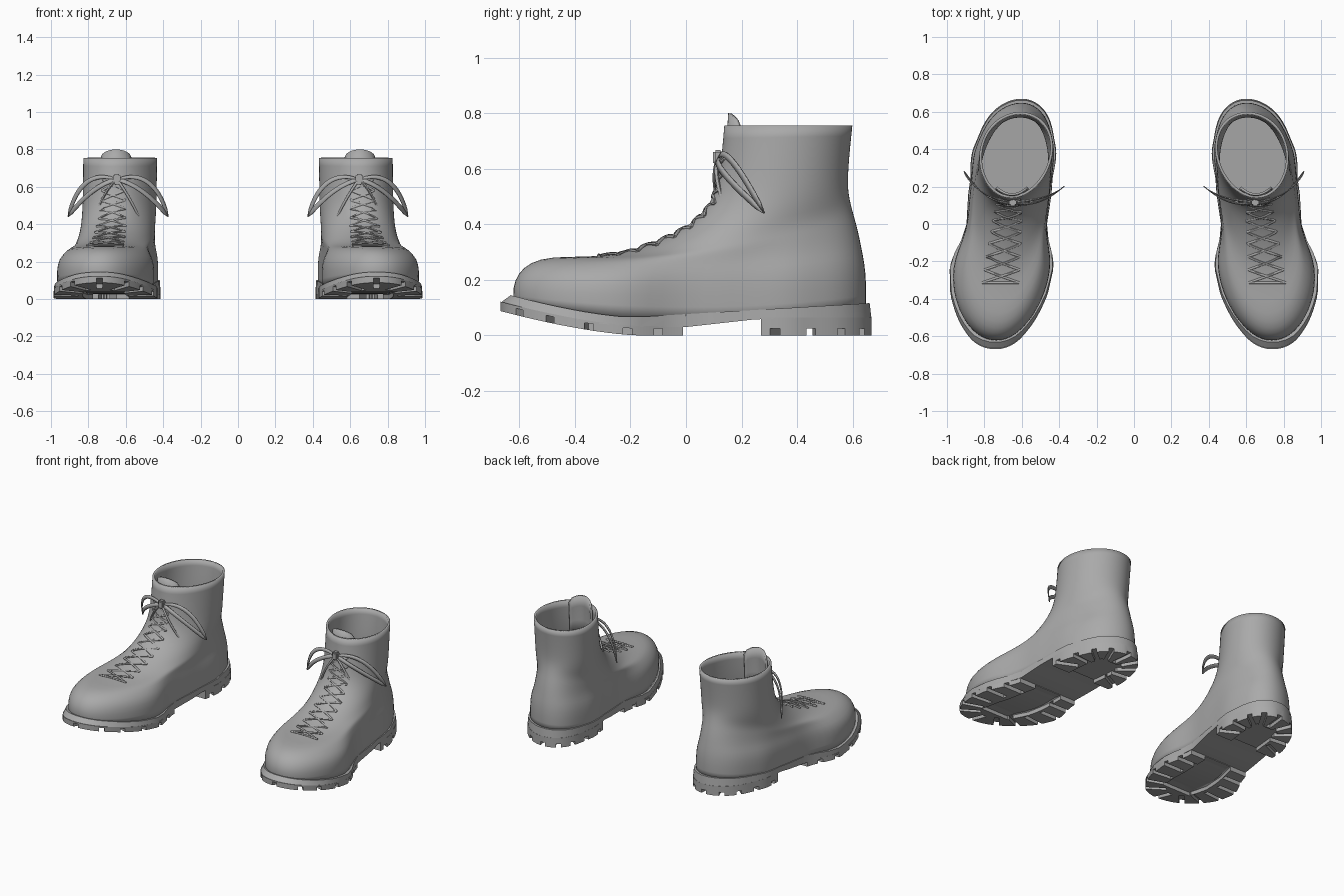
import bpy, bmesh, math
from mathutils import Vector
from mathutils.bvhtree import BVHTree

if "Cube" in bpy.data.objects:
    bpy.data.objects.remove(bpy.data.objects["Cube"])

grey = bpy.data.materials.new("plain_grey")
grey.use_nodes = True
COLOUR = (0.4, 0.4, 0.4, 1)
grey.diffuse_color = COLOUR
grey.node_tree.nodes["Principled BSDF"].inputs["Base Color"].default_value = COLOUR

HALF = 0.67  # half length of the sole


def lerp(a, b, t):
    return a + (b - a) * t


def spine(y):
    """Slanted centre line of the boot."""
    return 0.67 - 0.1045 * y


# Fullness of the foot outline, from heel (-1) to toe (1)
FOOT = [(-1, .31), (-.63, .265), (-.3, .22), (0, .205), (.4, .285), (.6, .3), (.85, .305), (1, .33)]


def fullness(t):
    for (a, u), (b, v) in zip(FOOT, FOOT[1:]):
        if t <= b:
            k = (t - a) / (b - a)
            return lerp(u, v, k * k * (3 - 2 * k))
    return FOOT[-1][1]


def edge(y, side, grow=1.0):
    """x of the sole edge at y; side is -1 inner, +1 outer."""
    t = max(-1, min(1, -y / HALF))
    wide = fullness(t) * math.sqrt(1 - t * t) * (1.1 if side > 0 else 1)
    return spine(y) + side * wide * grow


def finish(ob, angle=35):
    """Material, smooth shading and the mirrored second boot."""
    ob.data.materials.clear()
    ob.data.materials.append(grey)
    bpy.ops.object.select_all(action='DESELECT')
    ob.select_set(True)
    bpy.context.view_layer.objects.active = ob
    bpy.ops.object.shade_smooth_by_angle(angle=math.radians(angle))
    ob.modifiers.new("pair", 'MIRROR').use_mirror_merge = False
    return ob


def add_mesh(name, bm):
    bmesh.ops.recalc_face_normals(bm, faces=bm.faces)
    mesh = bpy.data.meshes.new(name)
    bm.to_mesh(mesh)
    ob = bpy.data.objects.new(name, mesh)
    bpy.context.collection.objects.link(ob)
    return ob


def bridge(bm, rows, closed):
    for a, b in zip(rows, rows[1:]):
        n = len(a)
        for i in range(n if closed else n - 1):
            j = (i + 1) % n
            bm.faces.new((a[i], a[j], b[j], b[i]))


# Upper: loops of (front y, front z, back y, back z, scale, shaft blend, side sag)
RINGS = [
    (-.622, .12, .65, .10, .965, 0, .055),
    (-.628, .17, .652, .19, .975, 0, .03),
    (-.607, .225, .645, .26, .965, .05, .03),
    (-.565, .262, .635, .31, .96, .3, .035),
    (-.49, .285, .625, .36, .97, .5, .04),
    (-.345, .281, .612, .41, 1, .75, .035),
    (-.22, .297, .603, .44, 1, .9, .03),
    (-.095, .34, .595, .47, 1, 1, .02),
    (.015, .395, .588, .5, 1, 1, .01),
    (.093, .475, .583, .54, 1, 1, 0),
    (.115, .56, .585, .6, 1, 1, 0),
    (.13, .665, .592, .68, 1, 1, 0),
    (.137, .755, .6, .755, 1, 1, 0)]
N = 40
bm = bmesh.new()
rows = []
for yf, zf, yb, zb, scale, blend, sag in RINGS:
    row = []
    for i in range(N):
        a = math.tau * i / N
        t, s = math.cos(a), math.sin(a)
        y = lerp(yf, yb, (1 - t) / 2)
        foot = fullness(-y / HALF) * (1.1 if s > 0 else 1)
        wide = lerp(foot, 0.196 - 0.012 * t, blend) * scale
        z = lerp(zf, zb, (1 - t) / 2) - sag * s * s
        row.append(bm.verts.new((spine(y) + wide * s, y, z)))
    rows.append(row)
bridge(bm, rows, True)
bmesh.ops.recalc_face_normals(bm, faces=bm.faces)
surface = BVHTree.FromBMesh(bm)
upper = add_mesh("boot_upper", bm)
upper.modifiers.new("smooth", 'SUBSURF').levels = 1
upper.modifiers["smooth"].render_levels = 1
wall = upper.modifiers.new("leather", 'SOLIDIFY')
wall.thickness = 0.014
wall.offset = -1
finish(upper, 60)


# Sole parts
def tread(y):
    """Ground side of the sole, curving up at the toe."""
    return 0.088 * max(0, (-0.17 - y) / 0.5) ** 1.5


def welt(y):
    """Upper edge of the sole."""
    return 0.065 + 0.075 * max(0, (-0.2 - y) / 0.45) ** 1.5 + 0.05 * max(0, (y + 0.2) / 0.85)


def base(y):
    """Underside of the sole slab."""
    return tread(y) + 0.03 + 0.03 * max(0, min(1, y / 0.27))


def slab(name, y0, y1, low, high, grow=1.0, toe=1.0):
    bm = bmesh.new()
    a0, a1 = math.acos(-y0 / HALF), math.acos(-y1 / HALF)
    rows = []
    for i in range(25):
        y = -HALF * math.cos(lerp(a0, a1, i / 24))
        top = y * (toe if y < 0 else grow)
        pts = [(edge(y, -1), y, low(y)), (edge(y, 1), y, low(y)),
               (edge(y, 1, grow), top, high(y)), (edge(y, -1, grow), top, high(y))]
        rows.append([bm.verts.new(p) for p in pts])
    bridge(bm, rows, True)
    bm.faces.new(rows[0])
    bm.faces.new(rows[-1])
    return add_mesh(name, bm)


def cut_grooves(ob, centre, stations, tip, hollow):
    """Radial grooves around the rim and a hollow in the middle of a tread block."""
    bm = bmesh.new()

    def hull(points):
        corners = [bm.verts.new((x, y, tread(y) + dz)) for x, y in points for dz in (-0.05, 0.024)]
        bmesh.ops.convex_hull(bm, input=corners)

    for spot in [(edge(y, s), y) for y in stations for s in (-1, 1)] + [(spine(tip), tip)]:
        p = Vector(spot)
        inward = (Vector(centre(p.y)) - p).normalized()
        across = Vector((-inward.y, inward.x)) * 0.016
        hull([p + inward * along + across * side for along in (-0.04, 0.13) for side in (-1, 1)])
    hull([(edge(y, s, 0.45), y) for y in hollow for s in (-1, 1)])
    cutter = add_mesh("groove_cutter", bm)
    cutter.hide_render = True
    cut = ob.modifiers.new("grooves", 'BOOLEAN')
    cut.object = cutter
    cut.solver = 'EXACT'
    cut.use_self = True
    bpy.context.view_layer.objects.active = ob
    bpy.ops.object.modifier_apply(modifier=cut.name)
    bpy.data.objects.remove(cutter)


finish(slab("sole_slab", -0.668, 0.668, base, welt, 0.99, 0.945))
front = slab("front_tread", -0.668, -0.01, tread, lambda y: base(y) + 0.004)
cut_grooves(front, lambda y: (spine(y), max(y, lerp(y, -0.3, 0.6))),
            (-.1, -.21, -.35, -.49, -.6), -.668, (.02, -.15, -.3, -.46))
finish(front)
heel = slab("heel_tread", 0.27, 0.668, tread, lambda y: base(y) + 0.004)
cut_grooves(heel, lambda y: (spine(0.43), 0.43), (.32, .45, .56, .635), .668, (.24, .4, .53))
finish(heel)

# Tongue standing above the shaft
bm = bmesh.new()
rows = []
for i in range(13):
    u = i / 6 - 1
    top = 0.745 + 0.055 * math.sqrt(max(0, 1 - u * u))
    rows.append([bm.verts.new((0.652 + 0.088 * u, 0.142 + 0.04 * u * u + 0.01 * k * k, lerp(0.52, top, k)))
                 for k in (0, 0.4, 0.75, 1)])
bridge(bm, rows, False)
tongue = add_mesh("tongue", bm)
tongue.modifiers.new("thick", 'SOLIDIFY').thickness = 0.012
finish(tongue, 60)


def cords(name, paths, radius):
    curve = bpy.data.curves.new(name, 'CURVE')
    curve.dimensions = '3D'
    curve.bevel_depth = radius
    curve.bevel_resolution = 1
    curve.use_fill_caps = True
    for path in paths:
        spline = curve.splines.new('POLY')
        spline.points.add(len(path) - 1)
        for point, co in zip(spline.points, path):
            point.co = (*co, 1)
    ob = bpy.data.objects.new(name, curve)
    bpy.context.collection.objects.link(ob)
    bpy.ops.object.select_all(action='DESELECT')
    ob.select_set(True)
    bpy.context.view_layer.objects.active = ob
    bpy.ops.object.convert(target='MESH')
    return finish(bpy.context.view_layer.objects.active, 60)


# Crossed laces laid on the instep
def on_instep(k, side):
    a, b = RINGS[int(k)], RINGS[int(k) + 1]
    y, z = lerp(a[0], b[0], k % 1), lerp(a[1], b[1], k % 1)
    half = lerp(0.1, 0.06, (k - 5) / 6)
    loc, normal, _, _ = surface.find_nearest(Vector((spine(y) + 0.01 + side * half, y, z)))
    if normal.z < normal.y:
        normal = -normal
    return loc + normal * 0.004


laces = [[on_instep(5.25, s / 4) for s in range(-4, 5)]]
STEP = 0.55
for row in range(10):
    k = 5.25 + STEP * row
    for side in (-1, 1):
        laces.append([on_instep(k + STEP * i / 8, side * (1 - i / 4)) for i in range(9)])
cords("crossed_laces", laces, 0.006)


# Bow: knot, two ribbon loops and two loose ends
def bend(a, b, c, t):
    return Vector(a).lerp(Vector(b), t).lerp(Vector(b).lerp(Vector(c), t), t)


KNOT = (0.648, 0.115, 0.64)
bm = bmesh.new()
bmesh.ops.create_cube(bm, size=1)
for v in bm.verts:
    v.co = Vector(KNOT) + Vector((v.co.x * 0.04, v.co.y * 0.035, v.co.z * 0.055))
bmesh.ops.bevel(bm, geom=bm.edges[:], offset=0.008, segments=2, affect='EDGES')
finish(add_mesh("bow_knot", bm), 60)

for name, mid, tip, way in (("inner_loop", (.48, .1, .66), (.372, .2, .44), (-.5, .4, .75)),
                            ("outer_loop", (.81, .11, .66), (.91, .28, .44), (.5, .4, .75))):
    bm = bmesh.new()
    for sign in (-1, 1):
        rows = []
        for i in range(17):
            t = i / 16
            wide = 0.042 * math.sin(math.pi * t) ** 0.6 + 0.002
            centre = bend(KNOT, mid, tip, t)
            rows.append([bm.verts.new(centre + Vector(way) * sign * w)
                         for w in (wide, max(wide - 0.025, 0))])
        bridge(bm, rows, False)
    loop = add_mesh(name, bm)
    loop.modifiers.new("thick", 'SOLIDIFY').thickness = 0.005
    finish(loop, 60)

ends = [((.58, .08, .55), (.52, .14, .42)), ((.74, .09, .56), (.78, .18, .36))]
cords("loose_ends", [[bend(KNOT, b, c, i / 10) for i in range(11)] for b, c in ends], 0.007)
